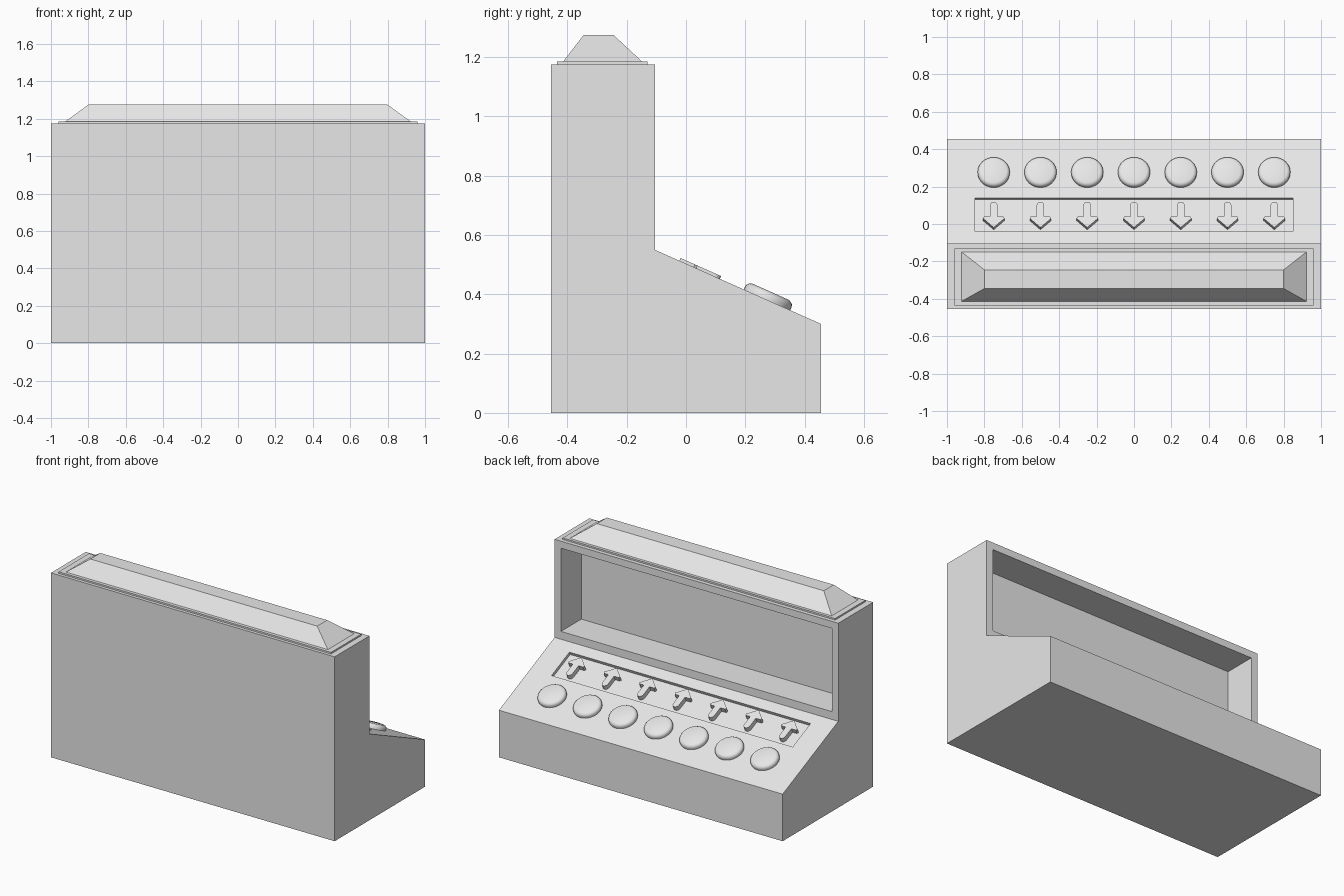
import bpy, bmesh, math
from mathutils import Matrix, Vector

if "Cube" in bpy.data.objects:
    bpy.data.objects.remove(bpy.data.objects["Cube"])

GREY = (0.8, 0.8, 0.8, 1)
grey = bpy.data.materials.new("plain grey")
grey.use_nodes = True
grey.diffuse_color = GREY
grey.node_tree.nodes["Principled BSDF"].inputs["Base Color"].default_value = GREY

# Sloping deck frame: local z points out of the deck, local y runs down it
SLOPE = math.atan2(0.25, 0.56)


def deck(x, y):
    z = 0.55 - math.tan(SLOPE) * (y + 0.105)
    return Matrix.Translation((x, y, z)) @ Matrix.Rotation(-SLOPE, 4, 'X')


def finish(name, bm, matrix=Matrix()):
    bmesh.ops.recalc_face_normals(bm, faces=bm.faces)
    bm.transform(matrix)
    mesh = bpy.data.meshes.new(name)
    bm.to_mesh(mesh)
    bm.free()
    mesh.materials.append(grey)
    obj = bpy.data.objects.new(name, mesh)
    bpy.context.collection.objects.link(obj)
    return obj


def extrude(name, points, offset, matrix=Matrix()):
    """Solid made by sweeping a flat outline along an offset."""
    bm = bmesh.new()
    face = bm.faces.new([bm.verts.new(p) for p in points])
    top = bmesh.ops.extrude_face_region(bm, geom=[face])["geom"]
    verts = [v for v in top if isinstance(v, bmesh.types.BMVert)]
    bmesh.ops.translate(bm, verts=verts, vec=Vector(offset))
    return finish(name, bm, matrix)


def block(name, low, high, matrix=Matrix(), top=None):
    """Box between two corners; top gives (x0, x1, y0, y1) for a tapered top."""
    x0, y0, z0 = low
    x1, y1, z1 = high
    t = top or (x0, x1, y0, y1)
    bm = bmesh.new()
    a = [bm.verts.new(p) for p in
         ((x0, y0, z0), (x1, y0, z0), (x1, y1, z0), (x0, y1, z0))]
    b = [bm.verts.new(p) for p in
         ((t[0], t[2], z1), (t[1], t[2], z1), (t[1], t[3], z1), (t[0], t[3], z1))]
    bm.faces.new(a)
    bm.faces.new(b)
    for i in range(4):
        j = (i + 1) % 4
        bm.faces.new((a[i], a[j], b[j], b[i]))
    return finish(name, bm, matrix)


def cut(obj, cutter):
    cutter.hide_render = True
    mod = obj.modifiers.new("cut", 'BOOLEAN')
    mod.operation = 'DIFFERENCE'
    mod.solver = 'EXACT'
    mod.object = cutter
    bpy.context.view_layer.objects.active = obj
    bpy.ops.object.modifier_apply(modifier=mod.name)
    bpy.data.objects.remove(cutter)


# Cabinet with display recess and shallow arrow panel
side = [(-0.455, 0), (0.455, 0), (0.455, 0.3), (-0.105, 0.55),
        (-0.105, 1.175), (-0.455, 1.175)]
cabinet = extrude("cabinet", [(-1, y, z) for y, z in side], (2, 0, 0))
cut(cabinet, block("display_cutter", (-0.955, -0.31, 0.6), (0.955, 0.1, 1.13)))
half = 0.09 / math.cos(SLOPE)
cut(cabinet, block("panel_cutter", (-0.85, -half, -0.02), (0.85, half, 0.1),
                   deck(0, 0.05)))

# Roof plinth and hipped cap
block("roof_plinth", (-0.96, -0.435, 1.17), (0.96, -0.13, 1.185))
block("roof_cap", (-0.93, -0.418, 1.18), (0.93, -0.143, 1.275),
      top=(-0.8, 0.8, -0.345, -0.245))

# Arrow outline with rounded tail, pointing up the deck
arrow = [(0, -0.075), (0.057, -0.022), (0.052, -0.012), (0.02, -0.012)]
tail = [(0.02 * math.cos(a), 0.055 + 0.02 * math.sin(a))
        for a in (math.pi * i / 8 for i in range(9))]
outline = arrow + tail + [(-x, y) for x, y in reversed(arrow[1:])]

# Button cross-section: radius and height
rim = [(0.085, -0.01), (0.086, 0.012), (0.083, 0.02), (0.077, 0.026),
       (0.068, 0.03), (0, 0.03)]


def button(name, matrix):
    bm = bmesh.new()
    verts = [bm.verts.new((r, 0, z)) for r, z in rim]
    edges = [bm.edges.new(pair) for pair in zip(verts, verts[1:])]
    bmesh.ops.spin(bm, geom=verts + edges, cent=(0, 0, 0), axis=(0, 0, 1),
                   angle=math.tau, steps=32, use_merge=True)
    bmesh.ops.remove_doubles(bm, verts=bm.verts, dist=0.0001)
    bmesh.ops.holes_fill(bm, edges=bm.edges, sides=0)
    obj = finish(name, bm, matrix)
    bpy.ops.object.select_all(action='DESELECT')
    obj.select_set(True)
    bpy.context.view_layer.objects.active = obj
    bpy.ops.object.shade_smooth_by_angle(angle=math.radians(40))


# Seven buttons, each with its arrow
for i in range(7):
    x = -0.75 + 0.25 * i
    button(f"button_{i + 1}", deck(x, 0.273))
    extrude(f"arrow_{i + 1}", [(px, py, -0.025) for px, py in outline],
            (0, 0, 0.035), deck(x, 0.046))
